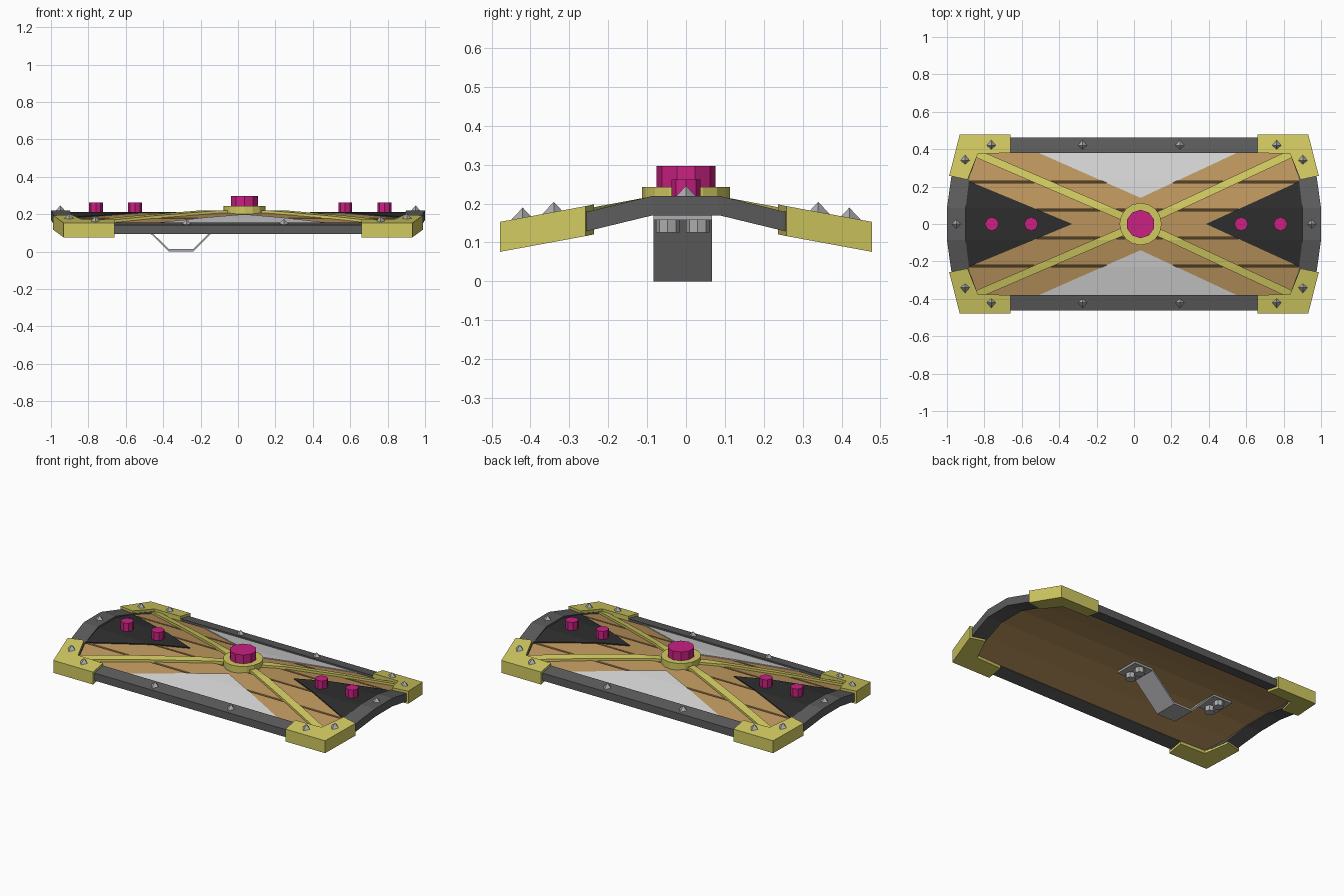
import bpy, bmesh, math
from mathutils import Vector

if "Cube" in bpy.data.objects:
    bpy.data.objects.remove(bpy.data.objects["Cube"], do_unlink=True)


def material(name, *srgb):
    linear = [((c + 0.055) / 1.055) ** 2.4 for c in srgb] + [1]
    m = bpy.data.materials.new(name)
    m.use_nodes = True
    m.diffuse_color = linear
    m.node_tree.nodes["Principled BSDF"].inputs["Base Color"].default_value = linear
    return m


WOOD = material("tan wood", 0.74, 0.585, 0.365)
GROOVE = material("dark brown groove", 0.31, 0.24, 0.14)
GOLD = material("yellow gold", 0.82, 0.79, 0.38)
IRON = material("dark grey iron", 0.36, 0.36, 0.36)
BLACK = material("black paint", 0.18, 0.18, 0.18)
PALE = material("pale grey paint", 0.83, 0.83, 0.83)
STEEL = material("steel", 0.68, 0.68, 0.69)
PINK = material("magenta gem", 0.79, 0.13, 0.51)

# Arched height profiles across the width: (distance from middle, height)
FRAME = [(0.085, 0.22), (0.25, 0.18), (0.478, 0.138)]
BOARD = [(0.085, 0.205), (0.23, 0.178), (0.38, 0.142)]
CX = 0.035  # the boss sits slightly off centre
SIGNS = (-1, 1)


def height(profile, y):
    y = abs(y)
    if y <= profile[0][0]:
        return profile[0][1]
    for (a, za), (b, zb) in zip(profile, profile[1:]):
        if y <= b or b == profile[-1][0]:
            return za + (zb - za) * (y - a) / (b - a)


def finish(name, bm, *mats):
    bmesh.ops.recalc_face_normals(bm, faces=bm.faces)
    mesh = bpy.data.meshes.new(name)
    bm.to_mesh(mesh)
    bm.free()
    for m in mats:
        mesh.materials.append(m)
    obj = bpy.data.objects.new(name, mesh)
    bpy.context.collection.objects.link(obj)
    return obj


def slab(name, polygons, profile, lift, thick, *mats):
    """Plan-view polygons bent over an arched profile and thickened downwards."""
    bm = bmesh.new()
    for poly in polygons:
        bm.faces.new([bm.verts.new((x, y, 0)) for x, y in poly])
    bmesh.ops.remove_doubles(bm, verts=bm.verts, dist=0.0005)
    for y, _ in profile:
        for s in SIGNS:
            bmesh.ops.bisect_plane(bm, geom=bm.verts[:] + bm.edges[:] + bm.faces[:],
                                   plane_co=(0, s * y, 0), plane_no=(0, 1, 0))
    top = bm.faces[:]
    lower = bmesh.ops.extrude_face_region(bm, geom=top, use_keep_orig=True)["geom"]
    down = {v for v in lower if isinstance(v, bmesh.types.BMVert)}
    for v in bm.verts:
        v.co.z = height(profile, v.co.y) + lift - (thick if v in down else 0)
    if len(mats) > 1:
        for f in top:
            f.material_index = 1
    return finish(name, bm, *mats)


def prism(name, x, y, low, high, radius, sides, mat, tip=1.0):
    bm = bmesh.new()
    bmesh.ops.create_cone(bm, cap_ends=True, segments=sides, radius1=radius,
                          radius2=radius * tip, depth=high - low)
    bmesh.ops.translate(bm, verts=bm.verts, vec=(x, y, (low + high) / 2))
    bmesh.ops.remove_doubles(bm, verts=bm.verts, dist=0.0001)
    return finish(name, bm, mat)


def rect(x0, x1, y0, y1):
    return [(x0, y0), (x1, y0), (x1, y1), (x0, y1)]


# Wooden body: backing with dark top, and five planks leaving narrow grooves
slab("backing", [rect(-0.91, 0.91, -0.39, 0.39)], BOARD, -0.012, 0.018, WOOD, GROOVE)
cuts = [-0.39, -0.225, -0.075, 0.075, 0.225, 0.39]
for i, (a, b) in enumerate(zip(cuts, cuts[1:])):
    slab(f"plank_{i + 1}", [rect(-0.9, 0.9, a + 0.005, b - 0.005)], BOARD, 0, 0.012, WOOD)

# Painted triangles
for s, side in zip(SIGNS, ("front", "back")):
    slab(f"{side}_pale_triangle", [[(-0.52, s * 0.385), (0.56, s * 0.385), (CX, s * 0.14)]],
         BOARD, 0.005, 0.008, PALE)
for s, side, apex in zip(SIGNS, ("right", "left"), (-0.33, 0.385)):
    slab(f"{side}_black_triangle", [[(s * 0.91, 0.24), (s * 0.91, -0.24), (apex, 0)]],
         BOARD, 0.006, 0.009, BLACK)

# Diagonal gold bars from the boss to the corners
for sx in SIGNS:
    for sy in SIGNS:
        start, end = Vector((CX, 0)), Vector((sx * 0.86, sy * 0.385))
        side = (end - start).orthogonal().normalized() * 0.021
        slab("diagonal_bar", [[start + side, end + side, end - side, start - side]],
             BOARD, 0.014, 0.016, GOLD)

# Iron frame: side rails and bowed end rails
for s, side in zip(SIGNS, ("front", "back")):
    slab(f"{side}_rail", [rect(-0.85, 0.85, *sorted((s * 0.38, s * 0.462)))],
         FRAME, 0, 0.047, IRON)
for s, side in zip(SIGNS, ("right", "left")):
    inner = [(0.83, -0.39), (0.88, -0.25), (0.9, -0.085), (0.9, 0.085), (0.88, 0.25), (0.83, 0.39)]
    outer = [(0.945, -0.39), (0.977, -0.25), (1, -0.085), (1, 0.085), (0.977, 0.25), (0.945, 0.39)]
    quads = [[(s * x, y) for x, y in (inner[i], outer[i], outer[i + 1], inner[i + 1])]
             for i in range(len(inner) - 1)]
    slab(f"{side}_end_rail", quads, FRAME, 0, 0.05, IRON)

# Gold corner caps with pyramid studs
for sx in SIGNS:
    for sy in SIGNS:
        arm = [(0.66, 0.478), (0.66, 0.38), (0.835, 0.375), (0.932, 0.478)]
        end = [(0.932, 0.478), (0.835, 0.375), (0.89, 0.237), (0.988, 0.258)]
        slab("corner_cap", [[(sx * x, sy * y) for x, y in p] for p in (arm, end)],
             FRAME, 0.015, 0.077, GOLD)
        for x, y in ((0.763, 0.42), (0.903, 0.34)):
            z = height(FRAME, y) + 0.008
            prism("corner_stud", sx * x, sy * y, z, z + 0.033, 0.031, 4, STEEL, 0)
        z = height(FRAME, 0.42) - 0.007
        prism("rail_stud", sx * 0.26 - 0.015, sy * 0.42, z, z + 0.033, 0.031, 4, STEEL, 0)
    prism("end_stud", sx * 0.95, 0, 0.213, 0.246, 0.031, 4, STEEL, 0)

# Central boss and small gems
prism("boss_ring", CX, 0, 0.19, 0.243, 0.113, 16, GOLD)
prism("boss_gem", CX, 0, 0.23, 0.297, 0.076, 10, PINK)
for x in (-0.76, -0.55, 0.573, 0.783):
    prism("small_gem", x, 0, 0.195, 0.262, 0.037, 8, PINK)

# Bent handle strap under the body, with bolts on its flanges
path = [(-0.66, 0.158), (-0.53, 0.158), (-0.37, 0), (-0.24, 0), (-0.08, 0.158), (0.05, 0.158)]
bm = bmesh.new()
low = [bm.verts.new((x, -0.083, z)) for x, z in path]
high = [bm.verts.new((x, -0.083, z + 0.013)) for x, z in path]
for i in range(len(path) - 1):
    bm.faces.new((low[i], low[i + 1], high[i + 1], high[i]))
moved = bmesh.ops.extrude_face_region(bm, geom=bm.faces[:], use_keep_orig=True)["geom"]
bmesh.ops.translate(bm, vec=(0, 0.15, 0),
                    verts=[v for v in moved if isinstance(v, bmesh.types.BMVert)])
finish("handle_strap", bm, STEEL)
for x in (-0.595, -0.015):
    for y in (-0.047, 0.03):
        prism("handle_bolt", x, y, 0.126, 0.16, 0.03, 8, STEEL)
